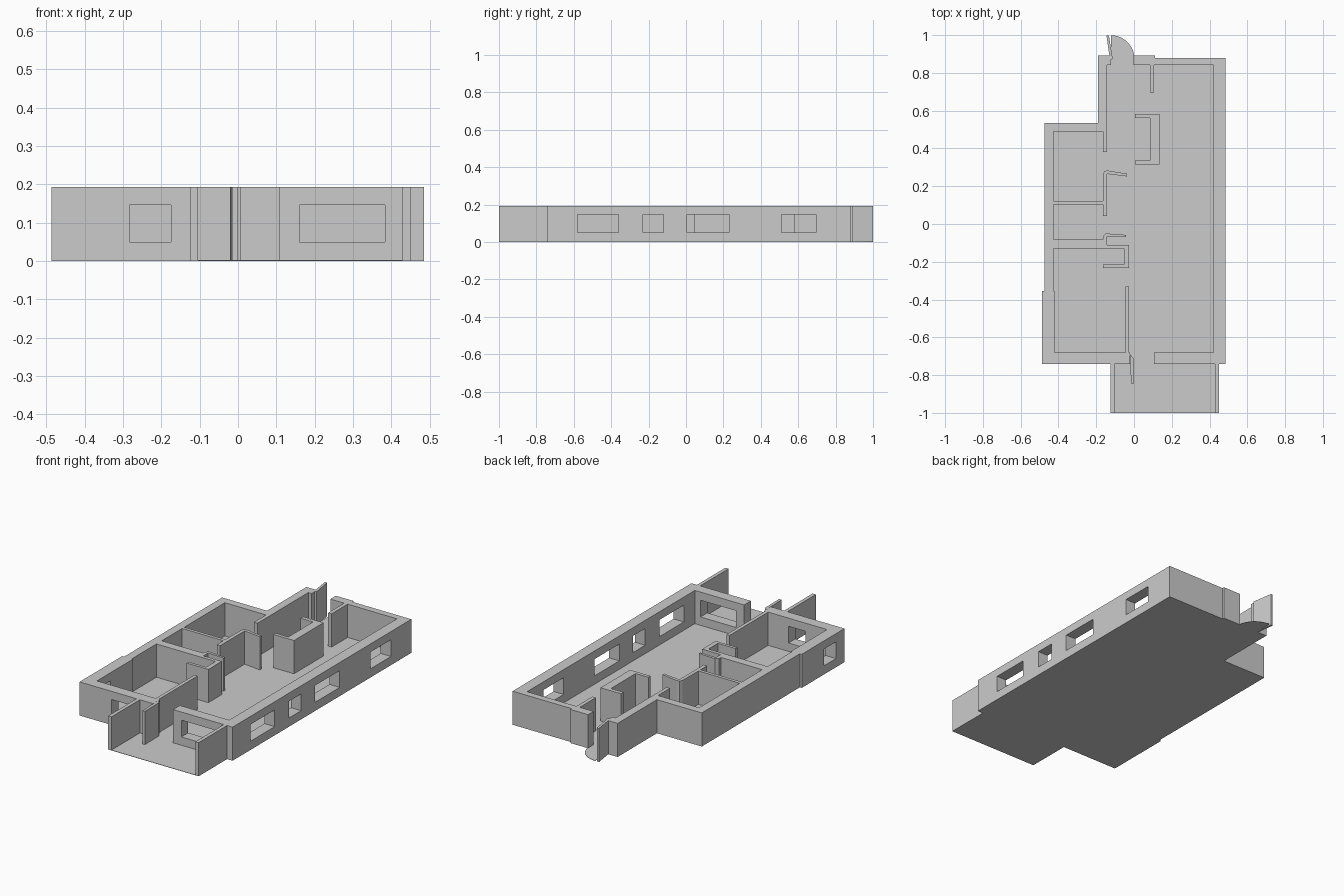
import bpy, bmesh, math

H = 0.193               # wall height
SILL, HEAD = 0.05, 0.146  # window bottom and top
FLOOR = 0.002


def prism(name, pts, z0=0.0, z1=H):
    """Extrude a plan outline from z0 to z1."""
    bm = bmesh.new()
    base = bm.faces.new([bm.verts.new((x, y, z0)) for x, y in pts])
    top = bmesh.ops.extrude_face_region(bm, geom=[base])["geom"]
    verts = [g for g in top if isinstance(g, bmesh.types.BMVert)]
    bmesh.ops.translate(bm, verts=verts, vec=(0, 0, z1 - z0))
    bmesh.ops.recalc_face_normals(bm, faces=bm.faces)
    mesh = bpy.data.meshes.new(name)
    bm.to_mesh(mesh)
    bm.free()
    ob = bpy.data.objects.new(name, mesh)
    bpy.context.collection.objects.link(ob)
    return ob


def box(name, x0, x1, y0, y1, z0=0.0, z1=H):
    return prism(name, [(x0, y0), (x1, y0), (x1, y1), (x0, y1)], z0, z1)


def window_wall(name, x0, x1, y0, y1, windows):
    """Straight wall with window openings given as ranges along its length."""
    wall = box(name, x0, x1, y0, y1)
    along_x = (x1 - x0) > (y1 - y0)
    for a, b in windows:
        if along_x:
            cut = box("window_cutter", a, b, y0 - 0.05, y1 + 0.05, SILL, HEAD)
        else:
            cut = box("window_cutter", x0 - 0.05, x1 + 0.05, a, b, SILL, HEAD)
        cut.hide_render = True
        mod = wall.modifiers.new("window", "BOOLEAN")
        mod.operation, mod.solver, mod.object = "DIFFERENCE", "EXACT", cut
        bpy.context.view_layer.objects.active = wall
        bpy.ops.object.modifier_apply(modifier=mod.name)
        bpy.data.objects.remove(cut)
    return wall


# Floor slab over the whole plan, with the balcony
prism("floor", [(-0.125, -1), (0.45, -1), (0.45, -0.742), (0.485, -0.742),
                (0.485, 0.88), (0.11, 0.88), (0.11, 0.89), (-0.19, 0.89),
                (-0.19, 0.535), (-0.475, 0.535), (-0.475, -0.355),
                (-0.487, -0.355), (-0.487, -0.742), (-0.125, -0.742)], 0, FLOOR)

# Entrance door swing on the floor, and its open leaf
cx, cy, r = -0.122, 0.875, 0.124
prism("door_swing", [(cx, cy)] + [
    (cx + r * math.cos(i * math.pi / 24), cy + r * math.sin(i * math.pi / 24))
    for i in range(13)], 0, FLOOR)
prism("entrance_door", [(-0.127, 0.865), (-0.113, 0.875), (-0.133, 0.999), (-0.146, 0.999)])

# Outer walls
window_wall("right_wall", 0.42, 0.485, -0.742, 0.88,
            [(-0.58, -0.36), (-0.23, -0.12), (0.005, 0.23), (0.51, 0.695)])
window_wall("front_wall_right", 0.107, 0.42, -0.742, -0.68, [(0.16, 0.384)])
window_wall("front_wall_left", -0.487, -0.02, -0.742, -0.68, [(-0.283, -0.175)])
window_wall("left_wall_front", -0.487, -0.42, -0.68, -0.355, [(-0.665, -0.555)])
box("left_wall_back", -0.475, -0.427, -0.355, 0.535)
prism("back_wall_right", [(-0.003, 0.842), (0.42, 0.842), (0.42, 0.88), (0.11, 0.88),
                          (0.11, 0.892), (-0.003, 0.892)])
prism("back_wall_left", [(-0.427, 0.49), (-0.165, 0.49), (-0.165, 0.38), (-0.143, 0.38),
                         (-0.143, 0.842), (-0.122, 0.842), (-0.122, 0.892),
                         (-0.19, 0.892), (-0.19, 0.535), (-0.427, 0.535)])

# Room partitions on the left side
prism("upper_partition", [(-0.427, 0.103), (-0.165, 0.103), (-0.165, 0.043), (-0.143, 0.043),
                          (-0.143, 0.265), (-0.163, 0.265), (-0.165, 0.122), (-0.427, 0.122)])
prism("middle_partition", [(-0.427, -0.13), (-0.052, -0.13), (-0.052, -0.215), (-0.165, -0.215),
                           (-0.165, -0.232), (-0.026, -0.232), (-0.026, -0.11),
                           (-0.143, -0.11), (-0.143, -0.065), (-0.165, -0.065),
                           (-0.165, -0.082), (-0.427, -0.082)])
box("lower_partition", -0.046, -0.026, -0.68, -0.33)

# Open inner doors
prism("upper_door", [(-0.163, 0.265), (-0.143, 0.265), (-0.038, 0.252),
                     (-0.038, 0.266), (-0.14, 0.283), (-0.156, 0.281)])
prism("middle_door", [(-0.165, -0.066), (-0.14, -0.067), (-0.042, -0.07),
                      (-0.042, -0.058), (-0.148, -0.05)])
prism("balcony_door", [(-0.016, -0.845), (0, -0.845), (-0.002, -0.712), (-0.02, -0.69)])

# Closet and wall stub
prism("closet", [(0.005, 0.315), (0.135, 0.315), (0.135, 0.583), (0.005, 0.583),
                 (0.005, 0.56), (0.085, 0.56), (0.085, 0.335), (0.005, 0.335)])
box("back_stub", 0.085, 0.107, 0.697, 0.842)

# Balcony side walls
for side, x in (("left", -0.125), ("right", 0.429)):
    box(f"balcony_wall_{side}", x, x + 0.021, -1, -0.742)
